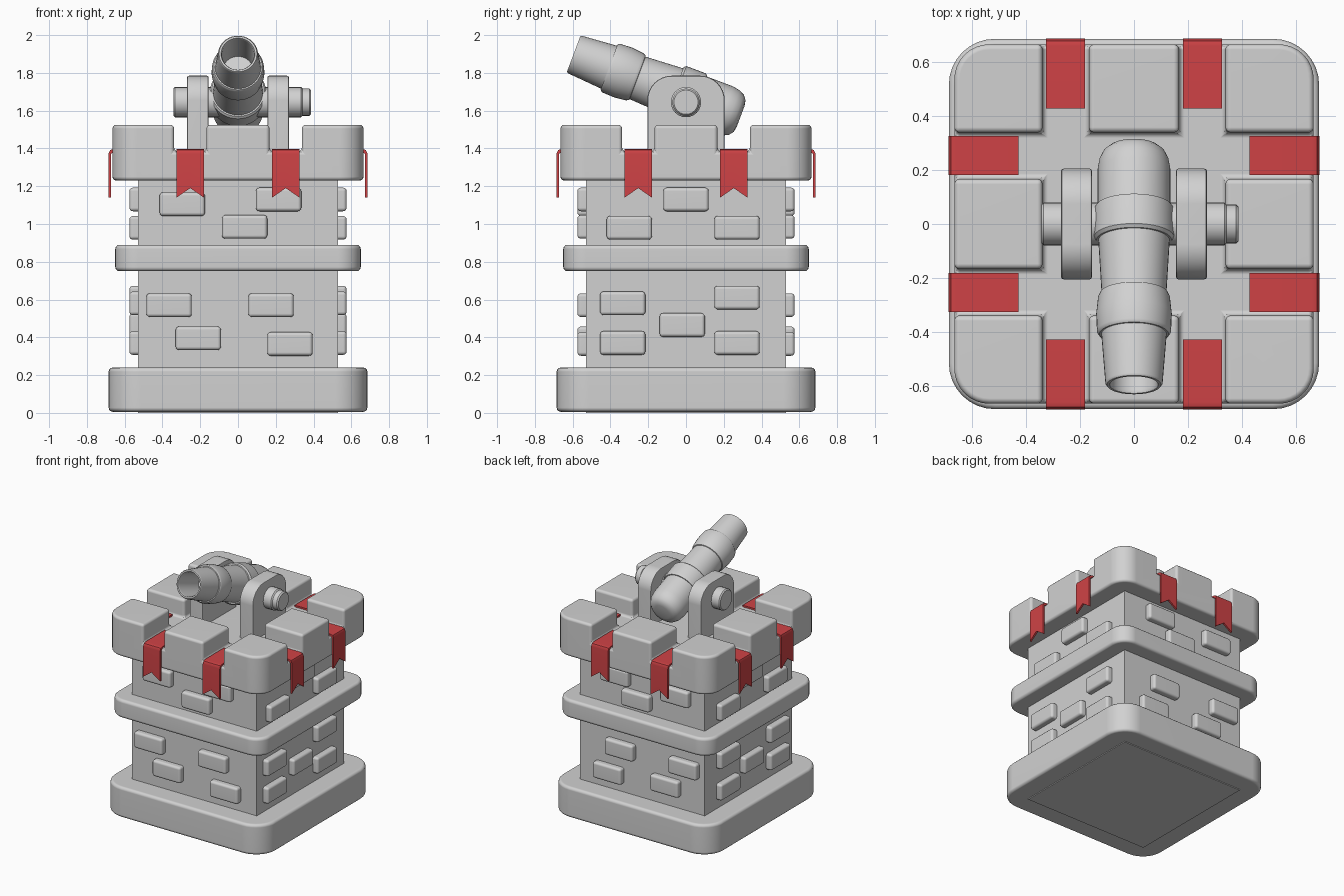
import bpy, bmesh, math
from mathutils import Matrix, Vector

cube = bpy.data.objects.get("Cube")
if cube:
    bpy.data.objects.remove(cube, do_unlink=True)


def material(name, rgb):
    m = bpy.data.materials.new(name)
    m.use_nodes = True
    m.diffuse_color = (*rgb, 1)
    m.node_tree.nodes["Principled BSDF"].inputs["Base Color"].default_value = (*rgb, 1)
    return m


STONE = material("light grey stone", (0.64, 0.64, 0.64))
CLOTH = material("red cloth", (0.62, 0.055, 0.06))


def make(name, bm, mat, matrix=None):
    bmesh.ops.remove_doubles(bm, verts=bm.verts, dist=1e-5)
    bmesh.ops.recalc_face_normals(bm, faces=bm.faces)
    if matrix:
        bmesh.ops.transform(bm, matrix=matrix, verts=bm.verts)
        if matrix.determinant() < 0:
            bmesh.ops.reverse_faces(bm, faces=bm.faces)
    mesh = bpy.data.meshes.new(name)
    bm.to_mesh(mesh)
    bm.free()
    obj = bpy.data.objects.new(name, mesh)
    bpy.context.collection.objects.link(obj)
    mesh.materials.append(mat)
    return obj


def select(obj):
    bpy.ops.object.select_all(action='DESELECT')
    obj.select_set(True)
    bpy.context.view_layer.objects.active = obj


def finish(obj, bevel=0, segments=3):
    """Round the sharp edges, then shade smooth with crisp corners."""
    select(obj)
    if bevel:
        b = obj.modifiers.new("bevel", 'BEVEL')
        b.width, b.segments = bevel, segments
        b.limit_method, b.angle_limit = 'ANGLE', math.radians(40)
        bpy.ops.object.modifier_apply(modifier="bevel")
    bpy.ops.object.shade_smooth_by_angle(angle=math.radians(35))
    w = obj.modifiers.new("weighted normals", 'WEIGHTED_NORMAL')
    w.keep_sharp = True
    return obj


def prism(name, outline, low, high, mat=STONE, matrix=None):
    bm = bmesh.new()
    face = bm.faces.new([bm.verts.new((x, y, low)) for x, y in outline])
    ext = bmesh.ops.extrude_face_region(bm, geom=[face])["geom"]
    verts = [v for v in ext if isinstance(v, bmesh.types.BMVert)]
    bmesh.ops.translate(bm, verts=verts, vec=(0, 0, high - low))
    return make(name, bm, mat, matrix)


def corner(cx, cy, r, start, steps=8):
    angles = [math.radians(start + 90 * i / steps) for i in range(steps + 1)]
    return [(cx + r * math.cos(a), cy + r * math.sin(a)) for a in angles]


def rounded_square(half, r):
    c = half - r
    return (corner(c, c, r, 0) + corner(-c, c, r, 90)
            + corner(-c, -c, r, 180) + corner(c, -c, r, 270))


def lathe(name, profile, matrix, sides=32):
    """Spin (distance, radius) pairs about the local z axis."""
    bm = bmesh.new()
    verts = [bm.verts.new((r, 0, s)) for s, r in profile]
    edges = [bm.edges.new(pair) for pair in zip(verts, verts[1:])]
    bmesh.ops.spin(bm, geom=verts + edges, cent=(0, 0, 0), axis=(0, 0, 1),
                   angle=math.tau, steps=sides)
    return finish(make(name, bm, STONE, matrix))


# Tower walls, foot and belt
body = 0.53
prism("tower_walls", [(-body, -body), (body, -body), (body, body), (-body, body)], 0, 1.25)
finish(prism("tower_foot", rounded_square(0.685, 0.17), 0.006, 0.24), 0.022)
finish(prism("tower_belt", rounded_square(0.65, 0.12), 0.75, 0.89), 0.022)

# Battlement: rounded block with a cross-shaped channel cut from it
battlement = prism("battlement", rounded_square(0.665, 0.13), 1.23, 1.525)
inner, gap, outer = 0.338, 0.167, 0.8
side = [(inner, -inner), (outer, -inner), (outer, -gap), (inner, -gap),
        (inner, gap), (outer, gap), (outer, inner)]
channel = []
for turn in range(4):
    for x, y in side:
        for _ in range(turn):
            x, y = -y, x
        channel.append((x, y))
cutter = prism("channel_cutter", channel, 1.385, 1.7)
cutter.hide_render = True
select(battlement)
cut = battlement.modifiers.new("channel", 'BOOLEAN')
cut.operation, cut.solver, cut.object = 'DIFFERENCE', 'EXACT', cutter
bpy.ops.object.modifier_apply(modifier="channel")
bpy.data.objects.remove(cutter, do_unlink=True)
finish(battlement, 0.02)


# Raised bricks, mirrored to the opposite walls
def brick(name, along, z, matrix):
    bm = bmesh.new()
    bmesh.ops.create_cube(bm, size=1)
    bmesh.ops.scale(bm, vec=(0.24, 0.08, 0.125), verts=bm.verts)
    bmesh.ops.translate(bm, vec=(along, -0.535, z), verts=bm.verts)
    finish(make(name, bm, STONE, matrix), 0.018)


front_bricks = [(-0.295, 1.105), (0.215, 1.13), (0.035, 0.985), (-0.365, 0.57),
                (0.175, 0.57), (-0.21, 0.395), (0.275, 0.365)]
side_bricks = [(0, 1.13), (-0.3, 0.98), (0.27, 0.98), (-0.335, 0.58),
               (0.27, 0.61), (-0.02, 0.465), (-0.335, 0.37), (0.27, 0.37)]
quarter = Matrix.Rotation(math.pi / 2, 4, 'Z')
flip_x, flip_y = Matrix.Diagonal((-1, 1, 1, 1)), Matrix.Diagonal((1, -1, 1, 1))
for a, z in front_bricks:
    brick("front_brick", a, z, Matrix.Identity(4))
    brick("back_brick", a, z, flip_y)
for a, z in side_bricks:
    brick("left_brick", a, z, quarter)
    brick("right_brick", a, z, flip_x @ quarter)


# Swallow-tailed ribbons draped over the battlement gaps
def ribbon(centre, matrix):
    bm = bmesh.new()
    path = [(0.428, 1.398), (0.658, 1.398), (0.677, 1.392), (0.686, 1.372)]
    columns = []
    for dx, tail in ((-0.072, 1.14), (0, 1.19), (0.072, 1.14)):
        pts = path + [(0.686, tail)]
        columns.append([bm.verts.new((centre + dx, -y, z)) for y, z in pts])
    for a, b in zip(columns, columns[1:]):
        for i in range(len(a) - 1):
            bm.faces.new((a[i], a[i + 1], b[i + 1], b[i]))
    # Thicken inwards
    top = list(bm.faces)
    bm.normal_update()
    ext = bmesh.ops.extrude_face_region(bm, geom=top, use_keep_orig=True)["geom"]
    for v in [g for g in ext if isinstance(g, bmesh.types.BMVert)]:
        v.co += Vector((0, 0.014 if v.co.z < 1.395 else 0, -0.014 if v.co.z > 1.38 else 0))
    finish(make("ribbon", bm, CLOTH, matrix))


for turn in range(4):
    for centre in (-0.253, 0.253):
        ribbon(centre, Matrix.Rotation(turn * math.pi / 2, 4, 'Z'))

# Cannon brackets: arched plates either side of the barrel
arch = [(0.205, 1.37)] + corner(0.075, 1.655, 0.13, 0) + corner(-0.075, 1.655, 0.13, 90) + [(-0.205, 1.37)]
to_yz = Matrix(((0, 0, 1, 0), (1, 0, 0, 0), (0, 1, 0, 0), (0, 0, 0, 1)))
for name, low in (("left_bracket", 0.155), ("right_bracket", -0.27)):
    finish(prism(name, arch, low, low + 0.115, STONE, to_yz), 0.01, 2)

# Pivot pin through the brackets, with a cap on the left end
along_x = Matrix.Translation((0, 0, 1.645)) @ Matrix.Rotation(math.pi / 2, 4, 'Y')
lathe("pivot_pin", [(-0.342, 0), (-0.342, 0.072), (-0.334, 0.08),
                    (0.334, 0.08), (0.342, 0.072), (0.342, 0)], along_x, 24)
lathe("pivot_cap", [(0.33, 0), (0.33, 0.072), (0.378, 0.072), (0.387, 0.064), (0.387, 0)], along_x, 24)

# Barrel, from the bore out over the muzzle and back to the rounded breech
tilt = Matrix.Translation((0, -0.595, 1.9)) @ Matrix.Rotation(math.radians(-110.5), 4, 'X')
lathe("cannon_barrel", [
    (0.25, 0), (0.25, 0.08), (0.012, 0.085), (0, 0.09), (0, 0.1), (0.008, 0.106),
    (0.2, 0.121), (0.2, 0.128), (0.212, 0.137), (0.28, 0.14), (0.345, 0.133), (0.36, 0.126),
    (0.362, 0.12), (0.57, 0.132), (0.57, 0.14), (0.582, 0.149), (0.69, 0.149), (0.702, 0.142),
    (0.702, 0.135), (0.85, 0.135), (0.89, 0.128), (0.92, 0.113), (0.938, 0.09), (0.944, 0.06),
    (0.944, 0)], tilt, 40)
